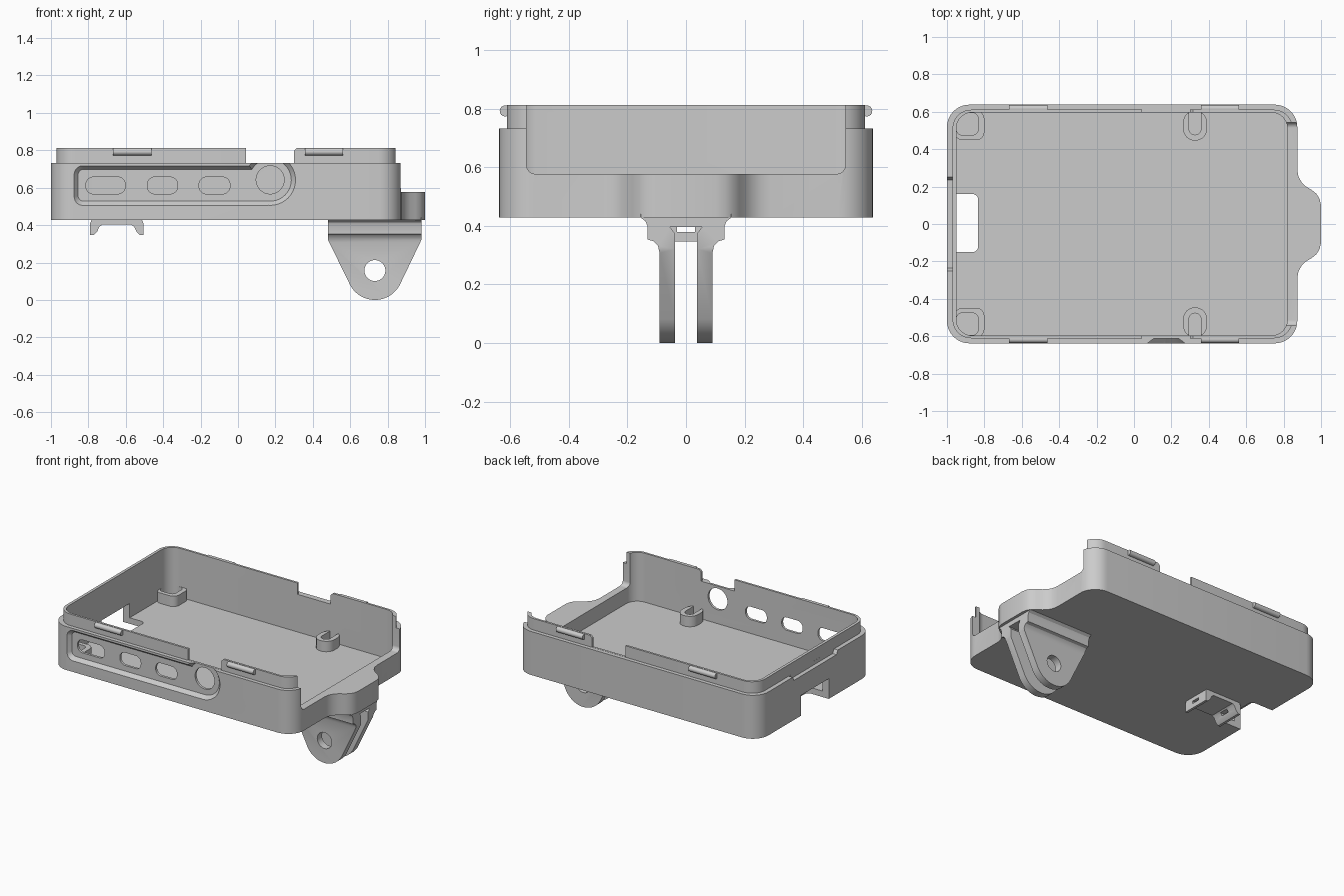
import bpy, bmesh
from math import sin, cos, radians

cube = bpy.data.objects.get("Cube")
if cube:
    bpy.data.objects.remove(cube, do_unlink=True)

grey = bpy.data.materials.new("light grey plastic")
grey.use_nodes = True
colour = (0.6, 0.6, 0.6, 1)
grey.diffuse_color = colour
grey.node_tree.nodes["Principled BSDF"].inputs["Base Color"].default_value = colour

AXES = {"x": lambda u, v, w: (w, u, v),
        "y": lambda u, v, w: (u, w, v),
        "z": lambda u, v, w: (u, v, w)}


def arc(cu, cv, r, a0, a1, n=10):
    """Points on an arc, angles in degrees."""
    angles = [radians(a0 + (a1 - a0) * i / n) for i in range(n + 1)]
    return [(cu + r * cos(a), cv + r * sin(a)) for a in angles]


def circle(cu, cv, r, n=40):
    return arc(cu, cv, r, 0, 360, n)[:-1]


def rounded(u0, u1, v0, v1, r):
    """Rounded rectangle outline."""
    return (arc(u1 - r, v1 - r, r, 0, 90) + arc(u0 + r, v1 - r, r, 90, 180)
            + arc(u0 + r, v0 + r, r, 180, 270) + arc(u1 - r, v0 + r, r, 270, 360))


def box(u0, u1, v0, v1):
    return [(u0, v0), (u1, v0), (u1, v1), (u0, v1)]


def mirrored(half, centre=0):
    """Close a half outline by reflecting it in u."""
    return half + [(2 * centre - u, v) for u, v in reversed(half)]


def prism(name, axis, outline, w0, w1, end=None):
    """Extrude an outline along an axis, optionally tapering to another outline."""
    bm = bmesh.new()
    place = AXES[axis]
    a = [bm.verts.new(place(u, v, w0)) for u, v in outline]
    b = [bm.verts.new(place(u, v, w1)) for u, v in (end or outline)]
    bm.faces.new(a)
    bm.faces.new(b)
    for i in range(len(a)):
        j = (i + 1) % len(a)
        bm.faces.new((a[i], a[j], b[j], b[i]))
    bmesh.ops.recalc_face_normals(bm, faces=bm.faces)
    mesh = bpy.data.meshes.new(name)
    bm.to_mesh(mesh)
    bm.free()
    mesh.materials.append(grey)
    obj = bpy.data.objects.new(name, mesh)
    bpy.context.collection.objects.link(obj)
    return obj


def combine(obj, tool, operation="DIFFERENCE"):
    """Apply a boolean and discard the tool."""
    mod = obj.modifiers.new("cut", "BOOLEAN")
    mod.operation, mod.solver, mod.object = operation, "EXACT", tool
    bpy.context.view_layer.update()
    graph = bpy.context.evaluated_depsgraph_get()
    mesh = bpy.data.meshes.new_from_object(obj.evaluated_get(graph))
    obj.modifiers.clear()
    obj.data = mesh
    bpy.data.objects.remove(tool, do_unlink=True)


def cut(obj, *args, **kw):
    combine(obj, prism("cutter", *args, **kw))


# Tray shell: outer wall, thin lip and rounded end lug
FLOOR, SUPPORT_TOP = 0.47, 0.543
tray = prism("tray", "z", rounded(-1, 0.873, -0.638, 0.638, 0.12), 0.428, 0.732)
lip = prism("lip", "z", rounded(-0.97, 0.848, -0.611, 0.611, 0.1), 0.45, 0.812)
combine(tray, lip, "UNION")
lug_half = [(0.84, 0.29), (0.873, 0.29), (0.879, 0.255), (0.895, 0.225), (0.92, 0.2),
            (0.95, 0.182), (0.975, 0.162), (0.992, 0.135), (1.0, 0.1)]
lug = lug_half + [(x, -y) for x, y in reversed(lug_half)]
combine(tray, prism("lug", "z", lug, 0.428, 0.6), "UNION")

# Inside of the tray and the lowered end wall
cut(tray, "z", rounded(-0.95, 0.82, -0.596, 0.596, 0.085), FLOOR, 1)
cut(tray, "x", rounded(-0.544, 0.544, 0.577, 1, 0.03), 0.75, 1.1)

# Gaps in the lip on both long sides
gap = [(0.042, 0.733), (0.3, 0.733), (0.3, 0.797), (0.315, 0.812), (0.315, 0.9), (0.042, 0.9)]
cut(tray, "y", gap, -0.8, 0.8)

# Card opening through floor and wall, and the shallow rim notch above it
cut(tray, "z", rounded(-1.2, -0.833, -0.15, 0.16, 0.03), 0.3, 0.57)
cut(tray, "x", [(-0.235, 0.705), (0.235, 0.705), (0.26, 0.75), (-0.26, 0.75)], -1.1, -0.9702)

# Bevelled port recess in the front wall
cut(tray, "y", rounded(-0.88, 0.2, 0.501, 0.721, 0.05), -0.643, -0.613,
    end=rounded(-0.855, 0.2, 0.528, 0.698, 0.03))
cut(tray, "y", circle(0.172, 0.641, 0.14), -0.643, -0.613, end=circle(0.172, 0.641, 0.113))

# Port holes
for x0, x1 in ((-0.813, -0.603), (-0.485, -0.323), (-0.208, -0.043)):
    cut(tray, "y", rounded(x0, x1, 0.567, 0.657, 0.04), -0.7, -0.5)
cut(tray, "y", circle(0.172, 0.642, 0.075), -0.7, -0.5)

parts = [tray]

# Hollow board supports along both long walls, and the snap ridges on the lip
for side, word in ((1, "back"), (-1, "front")):
    def across(y0, y1):
        return sorted((side * y0, side * y1))

    corner = prism(word + "_corner_support", "z",
                   rounded(-0.96, -0.8, *across(0.448, 0.605), 0.045), FLOOR - 0.01, SUPPORT_TOP)
    cut(corner, "z", rounded(-0.949, -0.833, *across(0.476, 0.594), 0.03), FLOOR + 0.003, 0.7)
    middle = prism(word + "_middle_support", "z",
                   rounded(0.263, 0.39, *across(0.446, 0.605), 0.062), FLOOR - 0.01, SUPPORT_TOP)
    cut(middle, "z", rounded(0.294, 0.358, *across(0.477, 0.65), 0.031), FLOOR + 0.003, 0.7)
    parts += [corner, middle]
    for x0, x1, end in ((-0.668, -0.463, "right"), (0.357, 0.562, "left")):
        parts.append(prism(f"{word}_{end}_snap_ridge", "x",
                           circle(side * 0.617, 0.792, 0.019, 16), x0, x1))

# Hinge mount: forked cross-section trimmed by its rounded triangular side profile
fork = mirrored([(0.055, 0.396), (0.038, 0.374), (0.038, -0.05), (0.09, -0.05), (0.09, 0.307),
                 (0.096, 0.332), (0.11, 0.347), (0.131, 0.353), (0.131, 0.397),
                 (0.138, 0.415), (0.155, 0.428), (0.155, 0.445)])
mount = prism("hinge_mount", "x", fork, 0.4, 1.05)
profile = ([(0.98, 0.44), (0.482, 0.44), (0.482, 0.32)]
           + arc(0.732, 0.15, 0.15, 207, 333, 24) + [(0.98, 0.32)])
combine(mount, prism("mount_profile", "y", profile, -0.3, 0.3), "INTERSECT")
cut(mount, "y", circle(0.732, 0.157, 0.056), -0.3, 0.3)
parts.append(mount)

# Small two-footed cable clip under the other end
clip_half = [(-0.725, 0.403), (-0.742, 0.39), (-0.753, 0.365), (-0.773, 0.346),
             (-0.79, 0.346), (-0.79, 0.41), (-0.78, 0.435)]
clip = prism("cable_clip", "y", mirrored(clip_half, -0.648), -0.1, 0.1)
cut(clip, "x", box(-0.03, 0.03, 0.378, 0.396), -0.9, -0.4)
parts.append(clip)

# Smooth curved walls, crisp edges
for obj in parts:
    obj.data.shade_smooth()
    obj.data.set_sharp_from_angle(angle=radians(30))
